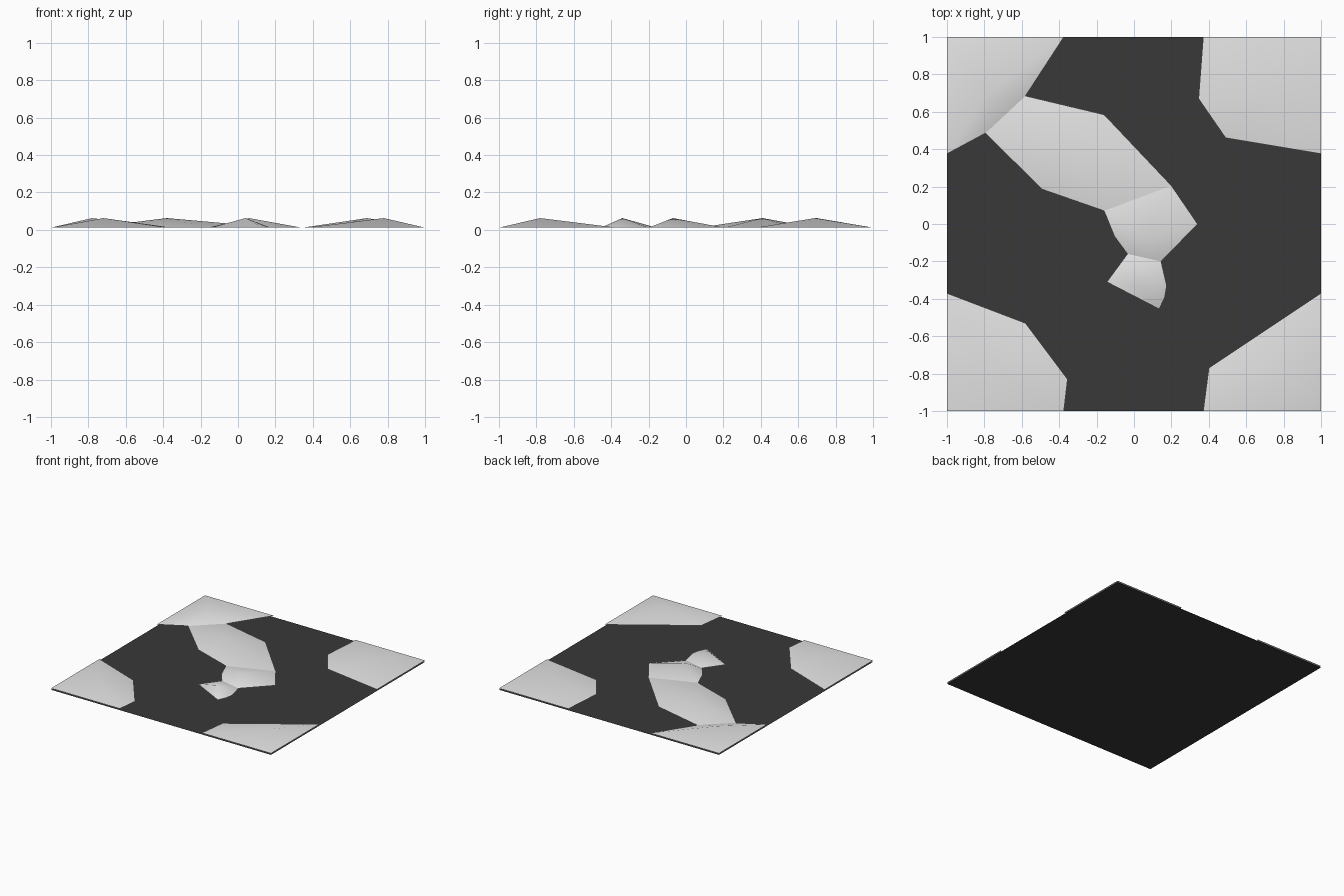
import bpy

if "Cube" in bpy.data.objects:
    bpy.data.objects.remove(bpy.data.objects["Cube"])

BASE, PEAK = 0.012, 0.063


def material(name, value):
    m = bpy.data.materials.new(name)
    m.diffuse_color = (value, value, value, 1)
    m.use_nodes = True
    m.node_tree.nodes["Principled BSDF"].inputs["Base Color"].default_value = m.diffuse_color
    return m


dark = material("dark_grey", 0.04)
light = material("light_grey", 0.78)


def mesh_object(name, verts, faces, mat, smooth=False):
    me = bpy.data.meshes.new(name)
    me.from_pydata(verts, [], faces)
    me.materials.append(mat)
    for p in me.polygons:
        p.use_smooth = smooth
    ob = bpy.data.objects.new(name, me)
    bpy.context.collection.objects.link(ob)
    return ob


def mound(name, peak, outline):
    """Shallow open fan rising from the outline (anticlockwise) to one peak."""
    n = len(outline)
    verts = [(x, y, BASE) for x, y in outline] + [(*peak, PEAK)]
    faces = [(i, (i + 1) % n, n) for i in range(n)]
    mesh_object(name, verts, faces, light, smooth=True)


# flat dark base sheet
mesh_object("base_sheet", [(-1, -1, 0), (1, -1, 0), (1, 1, 0), (-1, 1, 0)],
            [(0, 1, 2, 3)], dark)

# corner mounds
mound("back_left_mound", (-0.78, 0.70),
      [(-1, 1), (-1, .375), (-.795, .485), (-.58, .685), (-.375, 1)])
mound("back_right_mound", (0.69, 0.69),
      [(1, 1), (.37, 1), (.345, .67), (.49, .46), (1, .375)])
mound("front_left_mound", (-0.72, -0.78),
      [(-1, -1), (-.375, -1), (-.355, -.83), (-.58, -.53), (-1, -.37)])
mound("front_right_mound", (0.78, -0.78),
      [(1, -1), (1, -.37), (.4, -.77), (.37, -1)])

# chain of mounds through the middle
mound("long_mound", (-0.38, 0.41),
      [(-.58, .685), (-.795, .485), (-.49, .185), (-.16, .07), (.2, .205), (-.16, .585)])
mound("centre_mound", (0.06, -0.07),
      [(-.16, .07), (-.105, -.065), (-.035, -.16), (.145, -.2), (.34, 0), (.2, .205)])
mound("small_mound", (0.04, -0.34),
      [(-.035, -.16), (-.145, -.31), (.135, -.455), (.165, -.39), (.175, -.33), (.145, -.2)])
